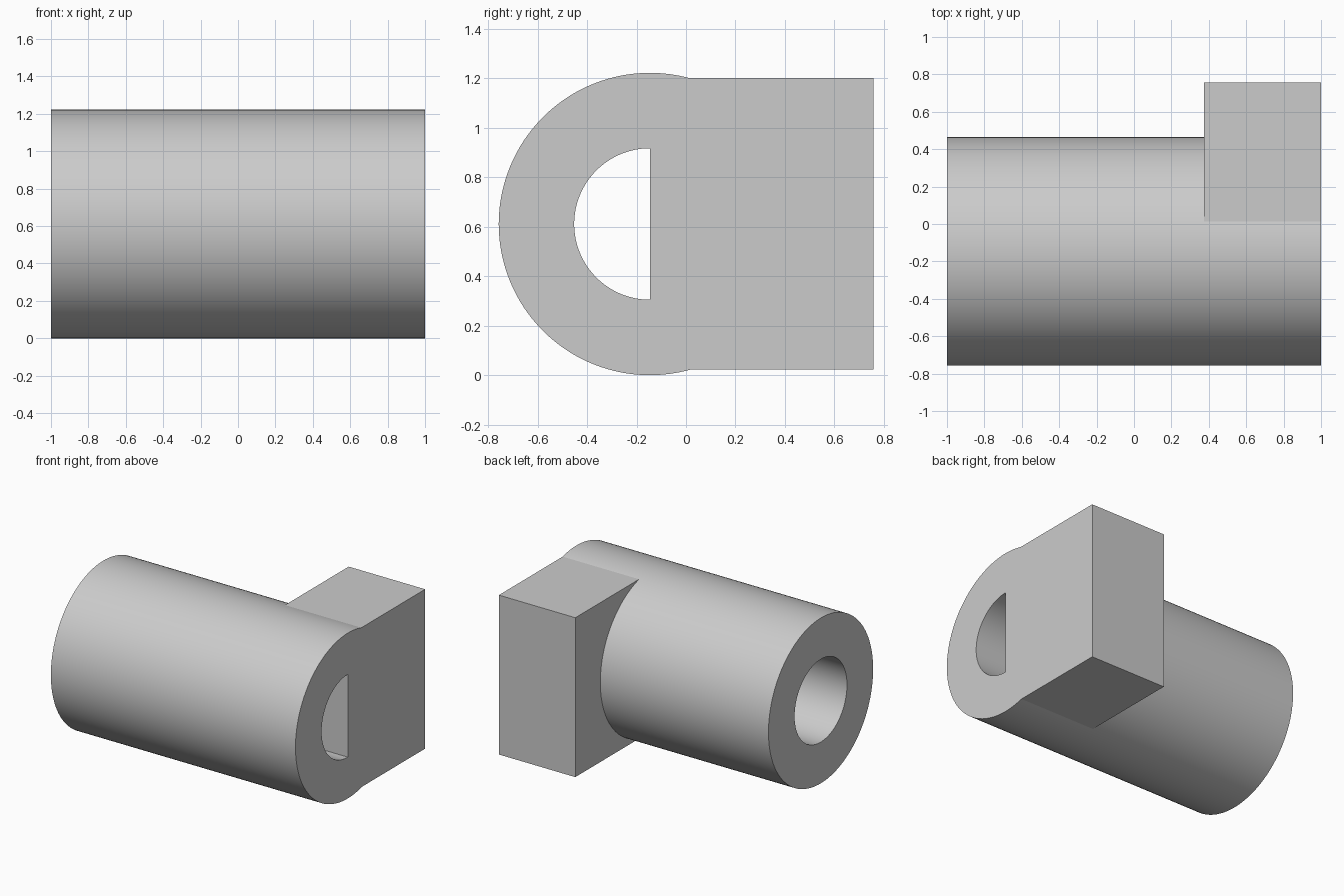
import bpy, bmesh
from math import cos, sin, tau, radians

if "Cube" in bpy.data.objects:
    bpy.data.objects.remove(bpy.data.objects["Cube"], do_unlink=True)

AXIS_Y, AXIS_Z = -0.146, 0.611
OUTER, INNER = 0.611, 0.306
SEGMENTS = 128

grey = bpy.data.materials.new("light grey")
grey.use_nodes = True
colour = (0.6, 0.6, 0.6, 1)
grey.diffuse_color = colour
grey.node_tree.nodes["Principled BSDF"].inputs["Base Color"].default_value = colour


def make_object(name, bm):
    bmesh.ops.recalc_face_normals(bm, faces=bm.faces)
    mesh = bpy.data.meshes.new(name)
    bm.to_mesh(mesh)
    bm.free()
    mesh.materials.append(grey)
    obj = bpy.data.objects.new(name, mesh)
    bpy.context.collection.objects.link(obj)
    return obj


# Thick-walled tube along x: a rectangular wall section swept round the axis
bm = bmesh.new()
section = [(-1, INNER), (-1, OUTER), (1, OUTER), (1, INNER)]
rings = []
for i in range(SEGMENTS):
    a = tau * i / SEGMENTS
    rings.append([bm.verts.new((x, AXIS_Y + r * cos(a), AXIS_Z + r * sin(a)))
                  for x, r in section])
for i, ring in enumerate(rings):
    following = rings[(i + 1) % SEGMENTS]
    for j in range(4):
        k = (j + 1) % 4
        bm.faces.new((ring[j], ring[k], following[k], following[j]))
tube = make_object("bored_tube", bm)

# Rectangular block that closes the rear half of the bore at one end
low, high = (0.375, AXIS_Y, 0.023), (1, 0.757, 1.201)
bm = bmesh.new()
bmesh.ops.create_cube(bm, size=1)
for v in bm.verts:
    v.co = [h if c > 0 else l for c, l, h in zip(v.co, low, high)]
block = make_object("end_block", bm)

# Fuse the block into the tube
union = tube.modifiers.new("fuse block", 'BOOLEAN')
union.operation = 'UNION'
union.solver = 'EXACT'
union.object = block
bpy.ops.object.select_all(action='DESELECT')
bpy.context.view_layer.objects.active = tube
tube.select_set(True)
bpy.ops.object.modifier_apply(modifier=union.name)
bpy.data.objects.remove(block, do_unlink=True)
tube.name = "tube_with_end_block"
bpy.ops.object.shade_smooth_by_angle(angle=radians(15))
